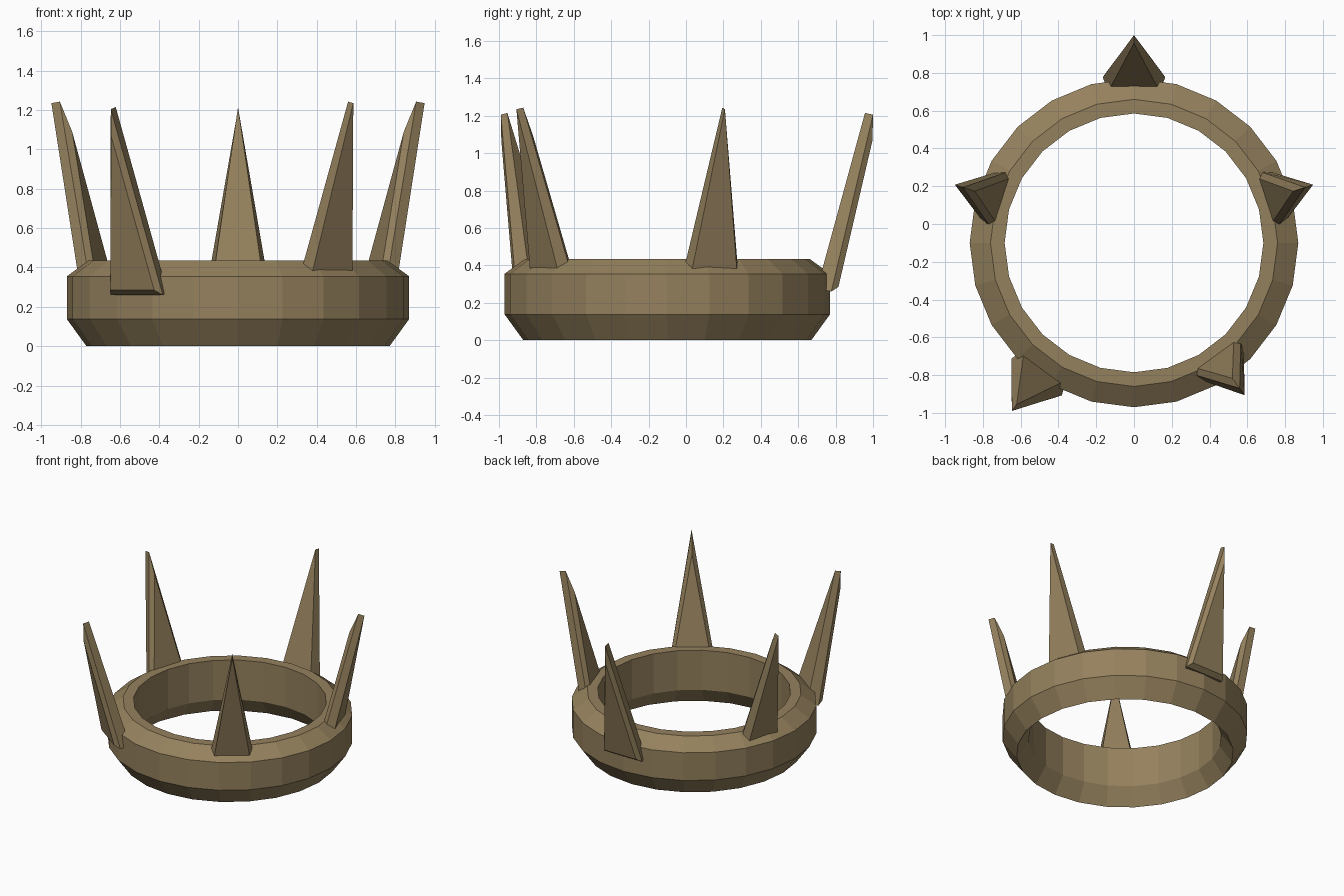
import bpy, bmesh
from math import sin, cos, pi, radians

if "Cube" in bpy.data.objects:
    bpy.data.objects.remove(bpy.data.objects["Cube"])

CENTER_Y = -0.1
mat = bpy.data.materials.new("old_gold")
mat.diffuse_color = (0.30, 0.22, 0.11, 1)
mat.use_nodes = True
mat.node_tree.nodes["Principled BSDF"].inputs["Base Color"].default_value = mat.diffuse_color


def finish(name, bm):
    bmesh.ops.recalc_face_normals(bm, faces=bm.faces)
    me = bpy.data.meshes.new(name)
    bm.to_mesh(me)
    bm.free()
    me.materials.append(mat)
    ob = bpy.data.objects.new(name, me)
    bpy.context.collection.objects.link(ob)
    ob.location.y = CENTER_Y
    return ob


# Headband: closed (radius, height) profile swept in 24 flat steps
profile = [(0.77, 0), (0.87, 0.138), (0.87, 0.355), (0.76, 0.435),
           (0.685, 0.435), (0.685, 0.125)]
N = 24
bm = bmesh.new()
rings = [[bm.verts.new((r * cos(2 * pi * i / N), r * sin(2 * pi * i / N), z))
          for r, z in profile] for i in range(N)]
for i in range(N):
    a, b = rings[i], rings[(i + 1) % N]
    for j in range(len(profile)):
        k = (j + 1) % len(profile)
        bm.faces.new((a[j], b[j], b[k], a[k]))
finish("headband", bm)


# Spike: three stacked triangles, each (apex r, apex z, base r, base z, base half width)
def spike(name, angle, layers):
    a = radians(angle)
    bm = bmesh.new()

    def point(r, s, z):
        return bm.verts.new((r * cos(a) - s * sin(a), r * sin(a) + s * cos(a), z))

    tris = [[point(ar, 0, az), point(br, -w, bz), point(br, w, bz)]
            for ar, az, br, bz, w in layers]
    bm.faces.new(tris[0])
    bm.faces.new(tris[-1])
    for t, u in zip(tris, tris[1:]):
        for j in range(3):
            k = (j + 1) % 3
            bm.faces.new((t[j], t[k], u[k], u[j]))
    finish(name, bm)


# Two spikes sit low with the bevel outside, three sit high with it inside
low = [(1.057, 1.215, 0.80, 0.275, 0.137), (1.10, 1.205, 0.877, 0.26, 0.165),
       (1.097, 1.068, 0.915, 0.285, 0.138)]
high = [(0.886, 1.09, 0.71, 0.32, 0.138), (0.952, 1.243, 0.735, 0.30, 0.165),
        (0.997, 1.235, 0.80, 0.30, 0.137)]
for name, angle, layers in [("back_spike", 90, low), ("front_left_spike", 234, low),
                            ("left_spike", 162, high), ("right_spike", 18, high),
                            ("front_right_spike", 306, high)]:
    spike(name, angle, layers)
